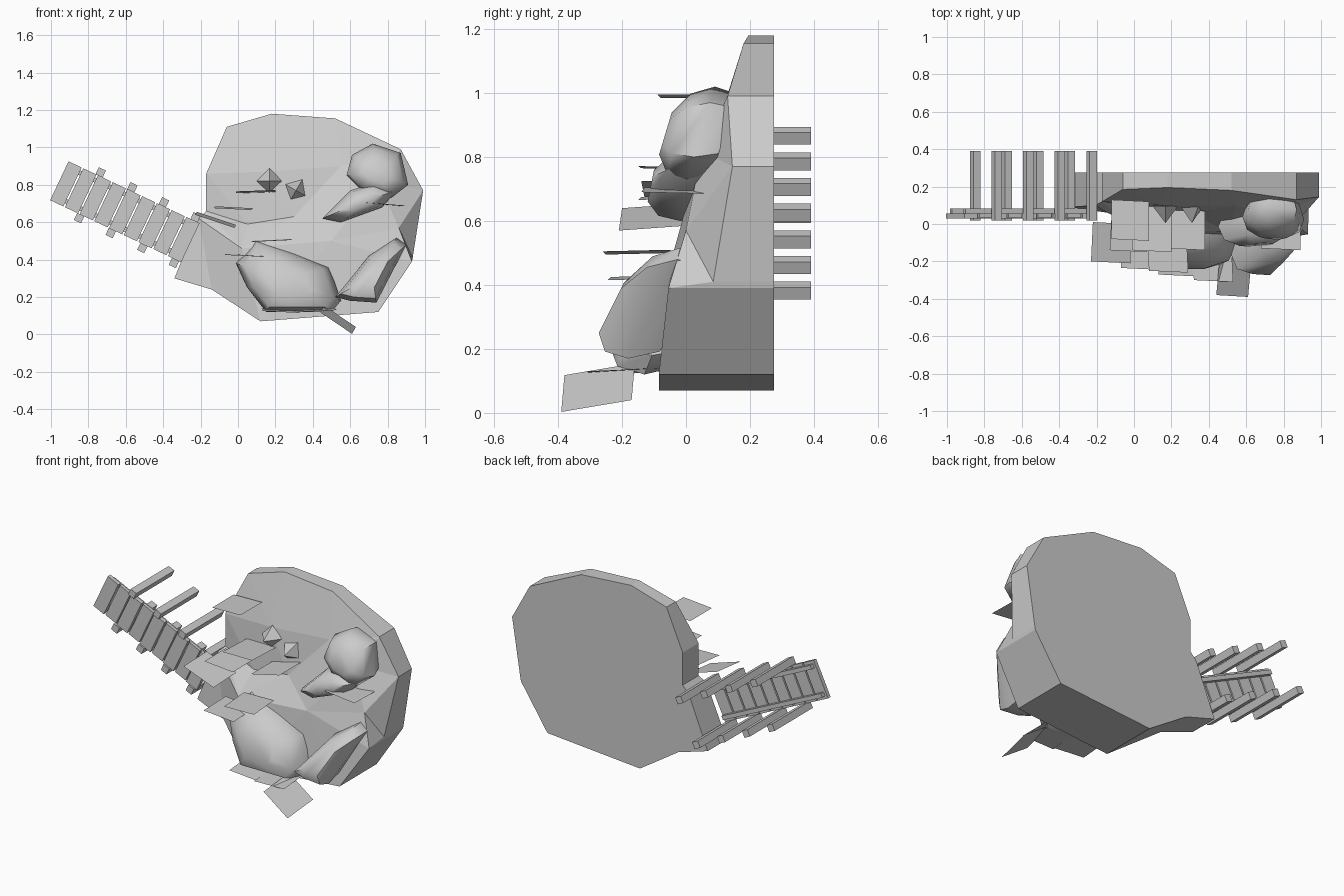
import bpy, bmesh, math
from mathutils import Vector, Matrix
from mathutils.geometry import delaunay_2d_cdt

if "Cube" in bpy.data.objects:
    bpy.data.objects.remove(bpy.data.objects["Cube"])

# The diorama lies on its back: its "up" points to -y, its flat base is at y = BASE
BASE = 0.275


def finish(name, bm, smooth=None):
    bmesh.ops.recalc_face_normals(bm, faces=bm.faces)
    me = bpy.data.meshes.new(name)
    bm.to_mesh(me)
    bm.free()
    ob = bpy.data.objects.new(name, me)
    bpy.context.collection.objects.link(ob)
    if smooth:
        bpy.context.view_layer.objects.active = ob
        ob.select_set(True)
        bpy.ops.object.shade_smooth_by_angle(angle=math.radians(smooth))
        ob.select_set(False)
    return ob


# Land: rim (x, z, y) plus inner height points, triangulated, with a flat base
rim = [(-.06, 1.11, .185), (.18, 1.18, .195), (.52, 1.155, .18), (.87, .99, .13),
       (.99, .77, .145), (.934, .41, .085), (.93, .39, -.055), (.75, .12, -.085), (.12, .07, -.085),
       (-.14, .24, .06), (-.34, .30, .09), (-.21, .62, .10), (-.17, .66, .12), (-.17, .86, .12)]
inner = [(.15, .87, .10), (.55, .90, .10), (.05, .59, .08), (.30, .63, .06), (.75, .82, .05),
         (.02, .46, -.03), (.5, .5, -.04), (.86, .57, -.0)]
pts = rim + inner
n = len(rim)
res = delaunay_2d_cdt([Vector(p[:2]) for p in pts], [], [list(range(n))], 1, 1e-5)
bm = bmesh.new()
vs = [bm.verts.new((v.x, pts[res[3][i][0]][2], v.y)) for i, v in enumerate(res[0])]
for f in res[2]:
    bm.faces.new([vs[i] for i in f])
where = {o: i for i, src in enumerate(res[3]) for o in src}
top = [vs[where[i]] for i in range(n)]
low = [bm.verts.new((x, BASE, z)) for x, z, y in rim]
for i in range(n):
    j = (i + 1) % n
    bm.faces.new((top[i], top[j], low[j], low[i]))
bm.faces.new(low)
finish("land", bm)


# Boulders: convex hull of an outline, swollen in the middle and small at the crown
def rock(name, outline, y_back, y_front, tilt=0.0):
    bm = bmesh.new()
    c = sum((Vector(p) for p in outline), Vector((0, 0))) / len(outline)
    for t, s in ((0, .85), (.4, 1), (.78, .85), (1, .45)):
        for p in outline:
            q = c + (Vector(p) - c) * s
            y = y_back + (y_front - y_back) * t + (q.y - c.y) * tilt
            bm.verts.new((q.x, y, q.y))
    hull = bmesh.ops.convex_hull(bm, input=bm.verts)
    junk = {g for g in hull["geom_interior"] if isinstance(g, bmesh.types.BMVert)}
    bmesh.ops.delete(bm, geom=list(junk), context='VERTS')
    finish(name, bm, 50)


rock("boulder_low_left", [(-.01, .38), (.09, .51), (.30, .44), (.49, .36), (.55, .18),
                          (.50, .12), (.15, .12), (.05, .25)], .04, -.21, .4)
rock("boulder_low_right", [(.52, .20), (.60, .18), (.74, .17), (.80, .30), (.90, .48),
                           (.85, .52), (.70, .42), (.64, .25)], -.02, -.24, .5)
rock("boulder_upper", [(.58, .85), (.61, .96), (.72, 1.02), (.87, .97), (.91, .80),
                       (.82, .73), (.66, .77)], .12, -.065, .3)
rock("boulder_flat", [(.45, .62), (.60, .77), (.75, .82), (.85, .77), (.77, .68),
                      (.55, .60)], .08, -.11, .2)

# Plant cards: x0, z0, x1, z1 of the foot edge, foot y, tip y, dx and dz at the tip
cards = [(-.12, .985, .08, .995, .13, -.08, .0, 0),
         (-.01, .755, .20, .762, .10, -.14, .0, .01),
         (-.12, .685, .08, .675, .05, -.14, -.01, -.01),
         (-.22, .655, -.01, .585, .01, -.20, -.01, -.015),
         (.18, .675, .38, .725, .08, -.13, .0, .0),
         (.68, .70, .89, .685, .09, -.13, .0, .005),
         (.07, .50, .28, .51, -.04, -.25, .01, -.005),
         (-.07, .43, .14, .42, -.02, -.235, .0, -.005),
         (.13, .14, .33, .13, -.07, -.27, .0, -.015),
         (.31, .13, .52, .14, -.08, -.30, .01, -.01),
         (.46, .155, .63, .04, -.16, -.38, -.02, -.037)]
for i, (x0, z0, x1, z1, y0, y1, dx, dz) in enumerate(cards):
    bm = bmesh.new()
    bm.faces.new([bm.verts.new(p) for p in (
        (x0, y0, z0), (x1, y0 - .01, z1), (x1 + dx, y1 - .01, z1 + dz), (x0 + dx, y1, z0 + dz))])
    finish(f"plant_card_{i + 1}", bm)

# Small pyramid stones
for i, (x, z, r, turn) in enumerate([(.168, .82, .068, 0), (.31, .77, .07, 30)]):
    bm = bmesh.new()
    bmesh.ops.create_cone(bm, cap_ends=True, segments=4, radius1=r, radius2=0, depth=.09,
                          matrix=Matrix.Translation((x, .05, z)) @ Matrix.Rotation(math.radians(turn), 4, 'Y')
                          @ Matrix.Rotation(math.pi / 2, 4, 'X'))
    finish(f"pyramid_stone_{i + 1}", bm)

# Dock: local axes run along the walkway, through it, and across it
start, end = Vector((-.92, 0, .805)), Vector((-.29, 0, .507))
along = (end - start).normalized()
frame = Matrix.Rotation(-math.atan2(along.z, along.x), 4, 'Y')


def dock_box(name, u, across, y0, y1, length, width):
    bm = bmesh.new()
    bmesh.ops.create_cube(bm, size=1, matrix=Matrix.Translation(start) @ frame
                          @ Matrix.Translation((u, (y0 + y1) / 2, across))
                          @ Matrix.Diagonal((length, y1 - y0, width, 1)))
    finish(name, bm)


span = (end - start).length
for i in range(9):
    dock_box(f"dock_plank_{i + 1}", span * i / 8, 0, .03 + .005 * (i % 2), .055, .078, .23)
for side in (-1, 1):
    dock_box("dock_beam", span / 2, side * .085, .055, .082, span + .05, .025)
    for i in range(4):
        dock_box("dock_post", .142 + i * .187, side * .135, .02, .39, .042, .042)
